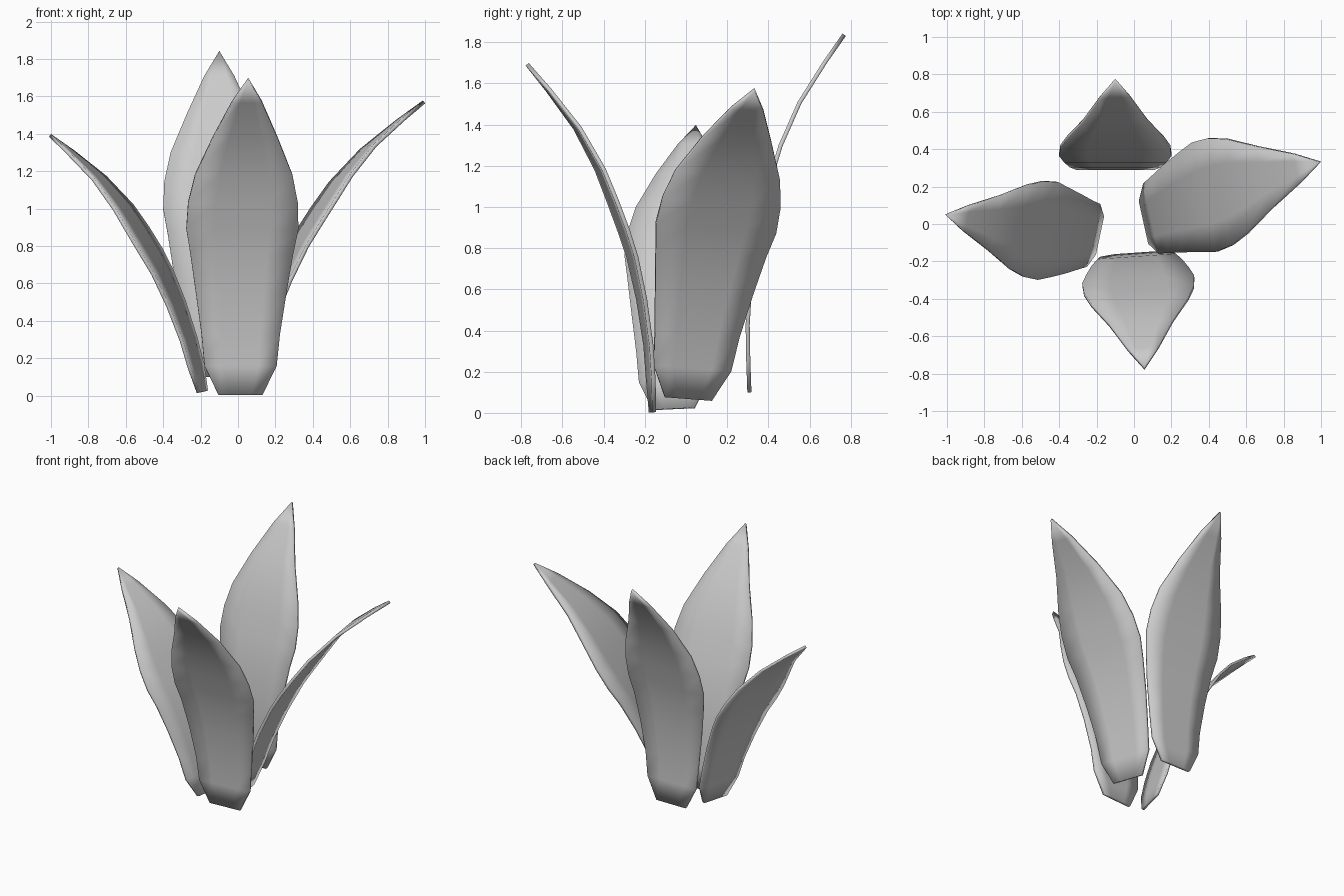
import bpy, bmesh
from math import radians
from mathutils import Matrix, Vector

if "Cube" in bpy.data.objects:
    bpy.data.objects.remove(bpy.data.objects["Cube"])

# Leaf profile: (height, outward bend, half width); the tip is a single point
PROFILE = [(0, 0, .117), (.155, .008, .193), (.326, .02, .21), (.55, .053, .243),
           (.754, .098, .275), (.888, .142, .30), (1.03, .195, .294),
           (1.18, .255, .26), (1.38, .365, .172), (1.567, .507, .08)]
TIP = (0, -.61, 1.69)
COLS = (-1, -.5, 0, .5, 1)


def leaf(name, base, yaw, tilt, roll, scale):
    m = (Matrix.Translation(Vector(base)) @ Matrix.Rotation(radians(yaw), 4, 'Z')
         @ Matrix.Rotation(radians(roll), 4, 'Y')
         @ Matrix.Rotation(radians(tilt), 4, 'X') @ Matrix.Scale(scale, 4))
    bm = bmesh.new()
    rows = [[bm.verts.new((c * w, -d, z)) for c in COLS] for z, d, w in PROFILE]
    for a, b in zip(rows, rows[1:]):
        for i in range(len(COLS) - 1):
            bm.faces.new((a[i], a[i + 1], b[i + 1], b[i]))
    tip = bm.verts.new(TIP)
    for i in range(len(COLS) - 1):
        bm.faces.new((rows[-1][i], rows[-1][i + 1], tip))
    bm.transform(m)
    me = bpy.data.meshes.new(name)
    bm.to_mesh(me)
    bm.free()
    ob = bpy.data.objects.new(name, me)
    bpy.context.collection.objects.link(ob)
    # Thin blade thickness
    s = ob.modifiers.new("thickness", 'SOLIDIFY')
    s.thickness = .02 * scale
    s.offset = 0
    bpy.ops.object.select_all(action='DESELECT')
    ob.select_set(True)
    bpy.context.view_layer.objects.active = ob
    bpy.ops.object.shade_smooth_by_angle(angle=radians(40))


# Four leaves, same shape, varied lean and size
leaf("front_leaf", (.013, -.163, .003), 4, 0, 0, 1)
leaf("right_leaf", (.06, .01, .07), 102.5, 13.3, 4.3, 1)
leaf("back_leaf", (-.10, .308, .10), 180, -5, 0, 1)
leaf("left_leaf", (-.19, -.06, .02), 258, 11, 2.6, .89)
